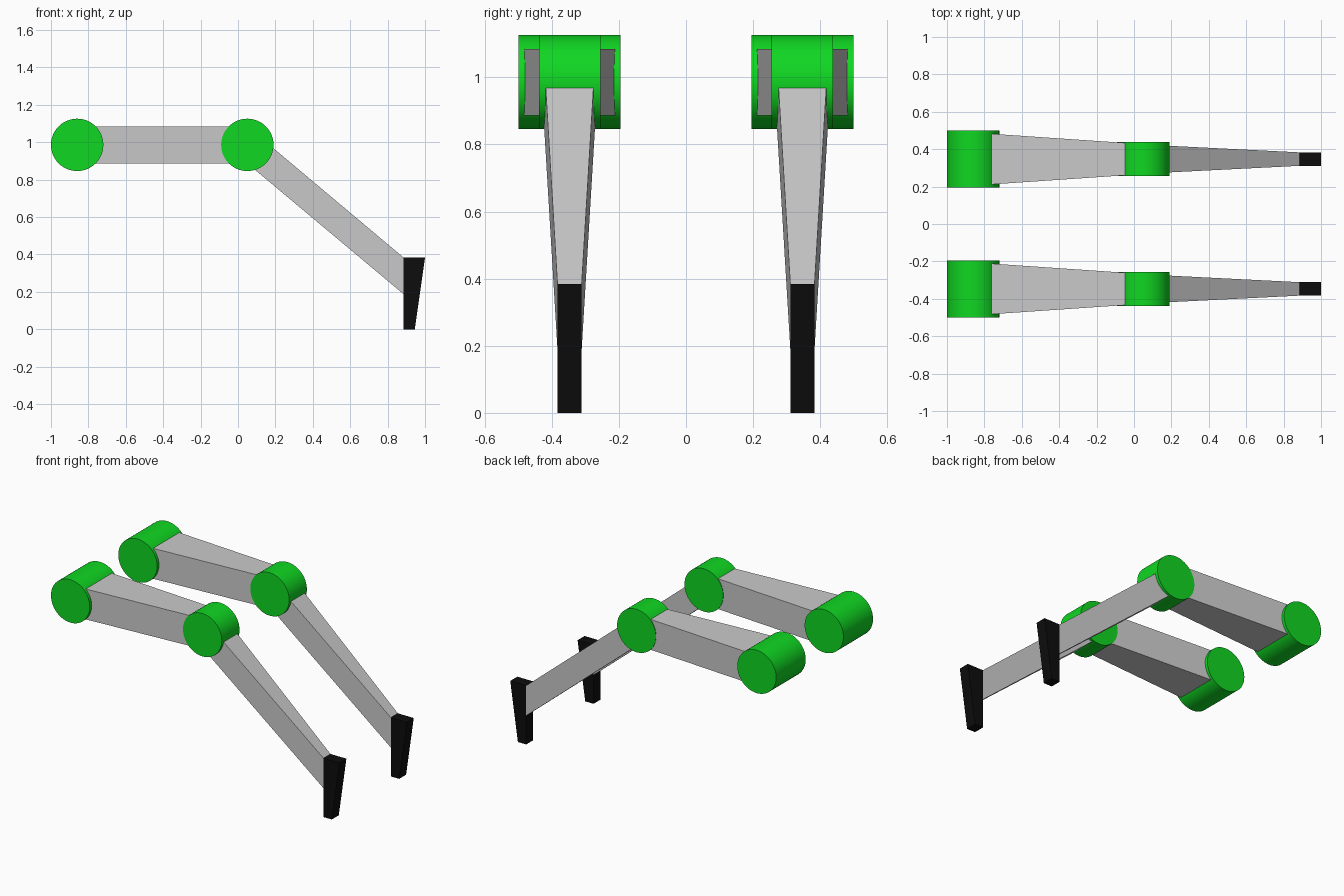
import bpy
import math

cube = bpy.data.objects.get("Cube")
if cube:
    bpy.data.objects.remove(cube, do_unlink=True)


def make_material(name, color):
    mat = bpy.data.materials.new(name)
    mat.use_nodes = True
    mat.diffuse_color = (*color, 1)
    mat.node_tree.nodes["Principled BSDF"].inputs["Base Color"].default_value = (*color, 1)
    return mat


GREEN = make_material("bright green", (0.005, 0.68, 0.016))
GREY = make_material("light grey", (0.59, 0.59, 0.59))
BLACK = make_material("black", (0.004, 0.004, 0.004))

AXLE_Z = 0.986
HIP_X, KNEE_X, ANKLE_X = -0.86, 0.05, 0.885


def joint(name, x, y, width):
    """Round joint with its axle along y."""
    bpy.ops.mesh.primitive_cylinder_add(
        vertices=64, radius=0.14, depth=width,
        location=(x, y, AXLE_Z), rotation=(math.pi / 2, 0, 0))
    obj = bpy.context.object
    obj.name = name
    obj.data.materials.append(GREEN)
    bpy.ops.object.shade_smooth_by_angle(angle=math.radians(40))


def tapered_bar(name, y, profile, widths, mat):
    """Four-point side profile (x, z), with a half width for each point."""
    verts = [(x, y + side * w, z)
             for side in (-1, 1) for (x, z), w in zip(profile, widths)]
    faces = [(0, 1, 2, 3), (7, 6, 5, 4)]
    faces += [(i, i + 4, (i + 1) % 4 + 4, (i + 1) % 4) for i in range(4)]
    mesh = bpy.data.meshes.new(name)
    mesh.from_pydata(verts, [], faces)
    mesh.materials.append(mat)
    obj = bpy.data.objects.new(name, mesh)
    bpy.context.collection.objects.link(obj)


def leg(side, y):
    low, high = AXLE_Z - 0.099, AXLE_Z + 0.099
    # Rounded hip and knee
    joint(side + "_hip_joint", HIP_X, y, 0.305)
    joint(side + "_knee_joint", KNEE_X, y, 0.183)
    # Thigh, narrowing towards the knee
    tapered_bar(side + "_thigh", y,
                [(HIP_X, low), (KNEE_X, low), (KNEE_X, high), (HIP_X, high)],
                [0.142, 0.08, 0.08, 0.142], GREY)
    # Shin, sloping down to the foot
    tapered_bar(side + "_shin", y,
                [(KNEE_X, low), (ANKLE_X, 0.188), (ANKLE_X, 0.384), (KNEE_X, high)],
                [0.078, 0.036, 0.036, 0.078], GREY)
    # Wedge foot
    tapered_bar(side + "_foot", y,
                [(ANKLE_X, 0), (0.945, 0), (1.0, 0.384), (ANKLE_X, 0.384)],
                [0.036] * 4, BLACK)


leg("front", -0.347)
leg("back", 0.347)
